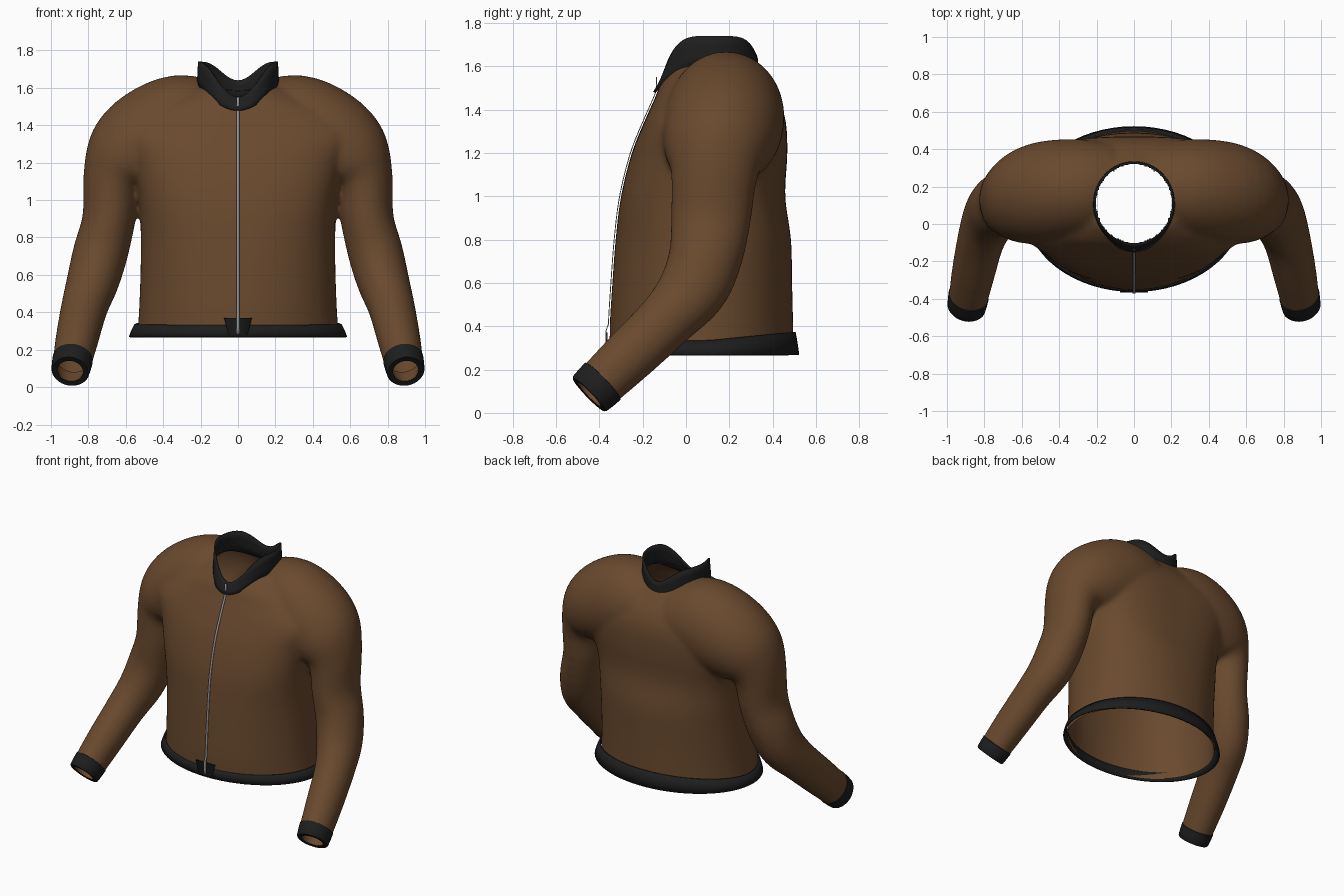
import bpy, bmesh
from math import cos, sin, pi
from mathutils import Vector
from mathutils.bvhtree import BVHTree

cube = bpy.data.objects.get("Cube")
if cube:
    bpy.data.objects.remove(cube)


def material(name, rgb):
    m = bpy.data.materials.new(name)
    m.use_nodes = True
    m.diffuse_color = (*rgb, 1)
    m.node_tree.nodes["Principled BSDF"].inputs["Base Color"].default_value = (*rgb, 1)
    return m


BROWN = material("brown cloth", (0.142, 0.067, 0.027))
BLACK = material("black ribbing", (0.0125, 0.0128, 0.013))
GREY = material("zip metal", (0.3, 0.3, 0.3))
N = 64
ANGLES = [2 * pi * i / N for i in range(N)]


def smooth_rows(rows, steps=4):
    """Catmull-Rom refinement of a list of measurements."""
    last = len(rows) - 1
    out = []
    for i in range(last):
        four = [rows[max(0, min(last, i + k))] for k in (-1, 0, 1, 2)]
        for s in range(steps):
            t = s / steps
            out.append([b + 0.5 * t * (c - a + t * (2 * a - 5 * b + 4 * c - d + t * (3 * (b - c) + d - a)))
                        for a, b, c, d in zip(*four)])
    return out + [list(rows[-1])]


def loft(bm, rings, caps=False):
    """Skin a list of equal closed rings of points."""
    rows = [[bm.verts.new(p) for p in ring] for ring in rings]
    for a, b in zip(rows, rows[1:]):
        for i in range(N):
            j = (i + 1) % N
            bm.faces.new((a[i], a[j], b[j], b[i]))
    if caps:
        bm.faces.new(rows[0])
        bm.faces.new(rows[-1])


def add_object(name, bm, mat, thickness=0, angle=0.7):
    bmesh.ops.recalc_face_normals(bm, faces=bm.faces[:])
    me = bpy.data.meshes.new(name)
    bm.to_mesh(me)
    bm.free()
    me.materials.append(mat)
    ob = bpy.data.objects.new(name, me)
    bpy.context.collection.objects.link(ob)
    if thickness:
        mod = ob.modifiers.new("thickness", "SOLIDIFY")
        mod.thickness = thickness
        mod.offset = 0
    bpy.ops.object.select_all(action="DESELECT")
    ob.select_set(True)
    bpy.context.view_layer.objects.active = ob
    bpy.ops.object.shade_smooth_by_angle(angle=angle)
    return ob


def power(v, e):
    return abs(v) ** e * (1 if v > 0 else -1)


def torso_ring(z, w, front, back, e):
    """Oval level, squarer as e falls below one."""
    mid, half = (front + back) / 2, (back - front) / 2
    return [Vector((w * power(cos(a), e), mid + half * power(sin(a), e), z)) for a in ANGLES]


# height, half width, front y, back y, roundness
TORSO = [(0.2, 0.545, -0.352, 0.5, 1), (0.4, 0.53, -0.352, 0.495, 0.97), (0.6, 0.522, -0.34, 0.49, 0.92),
         (0.8, 0.52, -0.325, 0.485, 0.85), (1.0, 0.53, -0.3, 0.458, 0.74), (1.2, 0.58, -0.25, 0.468, 0.7),
         (1.35, 0.66, -0.19, 0.46, 0.72), (1.45, 0.59, -0.145, 0.425, 0.8), (1.52, 0.45, -0.115, 0.375, 0.85),
         (1.6, 0.26, -0.05, 0.31, 0.85)]
# centre x, y, z, half depth, half width, from collar to wrist
SLEEVE = [(0.12, 0.2, 1.36, 0.24, 0.26), (0.3, 0.185, 1.37, 0.27, 0.3), (0.48, 0.165, 1.31, 0.275, 0.28),
          (0.605, 0.14, 1.21, 0.245, 0.235), (0.67, 0.13, 1.1, 0.2, 0.16), (0.69, 0.115, 0.9, 0.185, 0.142),
          (0.735, 0.09, 0.72, 0.17, 0.147), (0.775, 0.03, 0.57, 0.16, 0.14), (0.82, -0.09, 0.43, 0.135, 0.125),
          (0.86, -0.265, 0.26, 0.125, 0.115), (0.897, -0.449, 0.084, 0.11, 0.1)]
SLEEVE = smooth_rows(SLEEVE)
CENTRES = [Vector(s[:3]) for s in SLEEVE]


def oval(centre, tangent, depth, width, side):
    """Ring across a sleeve, mirrored by side."""
    u = Vector((0, 1, 0))
    u = (u - tangent * u.dot(tangent)).normalized()
    v = tangent.cross(u)
    pts = [centre + u * depth * cos(a) + v * width * sin(a) for a in ANGLES]
    return [Vector((p.x * side, p.y, p.z)) for p in pts]


def sleeve_rings(side):
    last = len(SLEEVE) - 1
    for i, s in enumerate(SLEEVE):
        t = (CENTRES[min(i + 1, last)] - CENTRES[max(i - 1, 0)]).normalized()
        yield oval(CENTRES[i], t, s[3], s[4], side)


# Body: torso and sleeves fused into one skin
bm = bmesh.new()
loft(bm, [torso_ring(*t) for t in smooth_rows(TORSO)], True)
for side in (1, -1):
    loft(bm, list(sleeve_rings(side)), True)
source = add_object("body_source", bm, BROWN)
fuse = source.modifiers.new("fuse", "REMESH")
fuse.mode = "VOXEL"
fuse.voxel_size = 0.0125
soften = source.modifiers.new("soften", "SMOOTH")
soften.factor = 0.5
soften.iterations = 20
evaluated = source.evaluated_get(bpy.context.evaluated_depsgraph_get())
bm = bmesh.new()
bm.from_mesh(evaluated.to_mesh())
bpy.data.objects.remove(source)


def cut_open(test, point, normal):
    faces = [f for f in bm.faces if test(f.calc_center_median())]
    geom = set(faces)
    for f in faces:
        geom.update(f.verts)
        geom.update(f.edges)
    bmesh.ops.bisect_plane(bm, geom=list(geom), plane_co=point, plane_no=normal, clear_outer=True)


# Openings at hem, wrists and neck
cut_open(lambda c: abs(c.x) < 0.65 and c.z < 0.4, (0, 0, 0.28), (0, 0, -1))
WRIST = CENTRES[-1]
AXIS = (CENTRES[-1] - CENTRES[-2]).normalized()
for side in (1, -1):
    flip = Vector((side, 1, 1))
    end = (WRIST - AXIS * 0.035) * flip
    cut_open(lambda c: (c - end).length < 0.2, end, AXIS * flip)
NECK_X, NECK_Y, NECK_MID = 0.203, 0.21, 0.11
hole = [f for f in bm.faces if f.calc_center_median().z > 1.25 and
        (f.calc_center_median().x / NECK_X) ** 2 +
        ((f.calc_center_median().y - NECK_MID) / NECK_Y) ** 2 < 1]
bmesh.ops.delete(bm, geom=hole, context="FACES")
skin = BVHTree.FromBMesh(bm)
add_object("jacket_body", bm, BROWN, angle=1.2)

# Cuffs with a thick turned-in rim, and the brown lining inside each
for side, name in ((1, "left"), (-1, "right")):
    bm = bmesh.new()
    steps = ((0.095, 0.98), (0.09, 1.08), (0.05, 1.06), (0.008, 1.02), (0, 0.96), (0.003, 0.68))
    loft(bm, [oval(WRIST - AXIS * d, AXIS, 0.11 * k, 0.1 * k, side) for d, k in steps])
    add_object(name + "_cuff", bm, BLACK)
    bm = bmesh.new()
    steps = ((0.003, 0.68), (0.05, 0.78), (0.1, 0.9))
    loft(bm, [oval(WRIST - AXIS * d, AXIS, 0.11 * k, 0.1 * k, side) for d, k in steps])
    add_object(name + "_cuff_lining", bm, BROWN)

# Hem band, a little taller at the back
bm = bmesh.new()
hem = []
for lift, grow in ((0, 0.033), (0.03, 0.022), (0.065, 0.005)):
    ring = torso_ring(0.267 + lift, 0.545 + grow, -0.351 - grow * 0.2, 0.497 + grow * 0.6, 1)
    for p in ring:
        p.z += max(0, p.y - 0.1) * lift * 1.6
    hem.append(ring)
loft(bm, hem)
add_object("hem_band", bm, BLACK, 0.012)

# Stand collar: high at the sides, dipping front and back
bm = bmesh.new()
collar = []
for k in (0, 0.33, 0.67, 1):
    ring = []
    for a in ANGLES:
        c = -sin(a)
        top = 1.74 - (0.19 * c ** 4 if c > 0 else 0.1 * c ** 6)
        low = 1.615 - (0.135 if c > 0 else 0.075) * c * c
        grow = 0.006 + 0.006 * (1 - k)
        lean = 0.035 * max(0, c) ** 3 * (1 - k)
        ring.append((cos(a) * (NECK_X + grow), NECK_MID + sin(a) * (NECK_Y + grow) - lean,
                     low + (top - low) * k))
    collar.append(ring)
loft(bm, collar)
add_object("collar", bm, BLACK, 0.01)


def front_strip(name, mat, z0, z1, low_half, top_half, lift, thick):
    """Narrow plate that follows the front of the jacket and steps over the hem."""
    bm = bmesh.new()
    rows = []
    count = 40
    for i in range(count + 1):
        k = i / count
        z = z0 + (z1 - z0) * k
        half = low_half + (top_half - low_half) * k
        hit = skin.ray_cast(Vector((0, -2, max(z, 0.32))), Vector((0, 1, 0)))[0]
        y = min(hit.y if hit else -0.13, -0.13) - lift - (0.01 if z < 0.38 else 0)
        rows.append([bm.verts.new((x, y, z)) for x in (-half, half)])
    for a, b in zip(rows, rows[1:]):
        bm.faces.new((a[0], a[1], b[1], b[0]))
    add_object(name, bm, mat, thick)


# Front tab and zip
front_strip("hem_tab", BLACK, 0.28, 0.37, 0.05, 0.075, 0.002, 0.005)
front_strip("zip", GREY, 0.285, 1.55, 0.007, 0.007, 0.007, 0.004)
